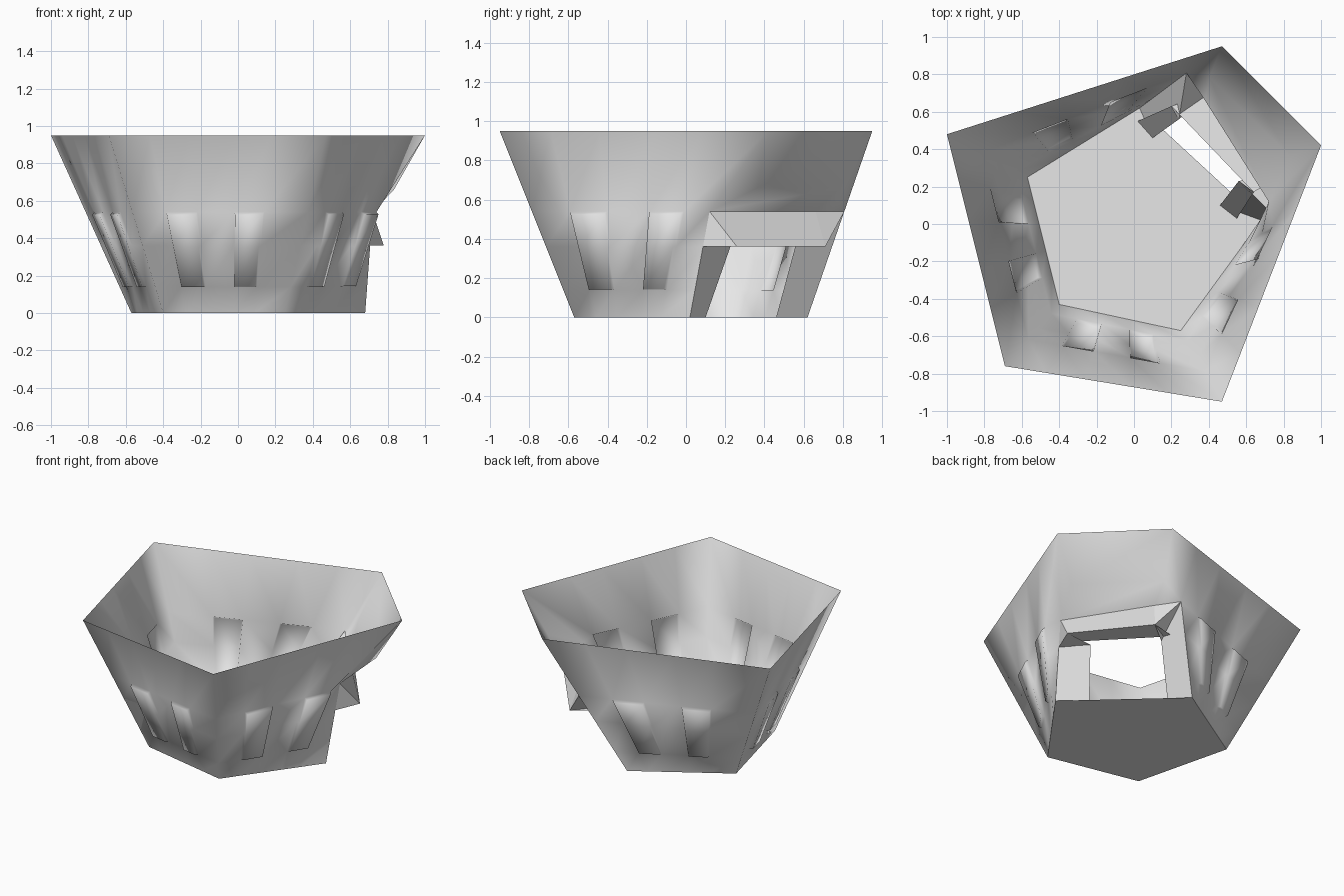
import bpy, bmesh
from mathutils import Vector

cube = bpy.data.objects.get("Cube")
if cube:
    bpy.data.objects.remove(cube)

grey = bpy.data.materials.new("light grey")
grey.use_nodes = True
grey.diffuse_color = (0.8, 0.8, 0.8, 1)
grey.node_tree.nodes["Principled BSDF"].inputs["Base Color"].default_value = (0.8, 0.8, 0.8, 1)

HEIGHT = 0.95
RIM = [(0.47, -0.95), (1.0, 0.42), (0.47, 0.95), (-1.0, 0.48), (-0.69, -0.76)]
BASE = [(0.25, -0.57), (0.68, 0.02), (0.03, 0.62), (-0.57, 0.25), (-0.40, -0.43)]
ROWS = [0, 0.14, 0.36, 0.54, HEIGHT]
COLS = [0, 0.19, 0.37, 0.58, 0.75, 1]

# Doorway points, front side then back side
FOLD = [Vector((0.72, 0.12, 0.54)), Vector((0.38, 0.66, 0.54))]
LIP = [Vector((0.78, 0.26, 0.36)), Vector((0.42, 0.71, 0.36))]
INNER = [Vector((0.64, 0.17, 0.39)), Vector((0.20, 0.63, 0.39))]


def corner(i, z):
    low, high = Vector((*BASE[i], 0)), Vector((*RIM[i], HEIGHT))
    return low.lerp(high, z / HEIGHT)


def wall_corner(i, z):
    # The corner in front of the doorway folds inward
    if i == 1 and z <= 0.54:
        return corner(1, 0).lerp(FOLD[0], z / 0.54)
    return corner(i, z)


def wall_point(i, t, z):
    j = (i + 1) % 5
    if t == 0:
        return wall_corner(i, z)
    if t == 1:
        return wall_corner(j, z)
    return corner(i, z).lerp(corner(j, z), t)


def finish(name, bm):
    mesh = bpy.data.meshes.new(name)
    bm.to_mesh(mesh)
    bm.free()
    mesh.materials.append(grey)
    obj = bpy.data.objects.new(name, mesh)
    bpy.context.collection.objects.link(obj)
    return obj


def add_face(bm, points, smooth=True):
    face = bm.faces.new([bm.verts.new(p) for p in points])
    face.smooth = smooth
    return face


# Sloping walls, each with two slightly raised panels
bm = bmesh.new()
panels = []
for i in (0, 2, 3, 4):
    cells = {}
    for c in range(len(COLS) - 1):
        for r in range(len(ROWS) - 1):
            t0, t1, z0, z1 = COLS[c], COLS[c + 1], ROWS[r], ROWS[r + 1]
            cells[c, r] = add_face(bm, [wall_point(i, t0, z0), wall_point(i, t1, z0),
                                        wall_point(i, t1, z1), wall_point(i, t0, z1)])
    panels += [[cells[c, 1], cells[c, 2]] for c in (1, 3)]

# Wall over the doorway, pinched inward at the fold
rim_a, rim_b = corner(1, HEIGHT), corner(2, HEIGHT)
side_b = corner(2, 0.54)
mid_a, mid_b = [corner(1, 0.66).lerp(corner(2, 0.66), t) for t in (0.12, 0.88)]
add_face(bm, [mid_a, mid_b, rim_b, rim_a])
add_face(bm, [FOLD[0], FOLD[1], mid_b, mid_a])
add_face(bm, [FOLD[0], mid_a, rim_a])
add_face(bm, [FOLD[1], side_b, mid_b])
add_face(bm, [side_b, rim_b, mid_b])

bmesh.ops.remove_doubles(bm, verts=bm.verts[:], dist=0.0005)
for panel in panels:
    bmesh.ops.inset_region(bm, faces=panel, thickness=0.008, depth=0.02,
                           use_even_offset=True)
finish("walls", bm)

# Awning that flares out from the fold, with its underside
bm = bmesh.new()
add_face(bm, [LIP[0], LIP[1], FOLD[1], FOLD[0]], smooth=False)
add_face(bm, [LIP[1], LIP[0], INNER[0], INNER[1]], smooth=False)
finish("awning", bm)

# Floor
bm = bmesh.new()
add_face(bm, [(*p, 0) for p in BASE], smooth=False)
finish("floor", bm)


# Doorway jambs: outer cheek, tapering face and a short return behind it
def jamb(name, side, wall_top, face_low, face_high, back_low):
    base = corner(side + 1, 0)
    bm = bmesh.new()
    add_face(bm, [base, face_low, face_high, wall_top], smooth=False)
    add_face(bm, [face_low, back_low, INNER[side], face_high], smooth=False)
    add_face(bm, [wall_top, face_high, LIP[side]], smooth=False)
    add_face(bm, [wall_top, LIP[side], FOLD[side]], smooth=False)
    finish(name, bm)


jamb("jamb_front", 0, wall_corner(1, 0.36), (0.46, 0.10, 0), (0.56, 0.23, 0.37), (0.55, 0.03, 0))
jamb("jamb_back", 1, corner(2, 0.54), (0.10, 0.46, 0), (0.24, 0.56, 0.37), (0.02, 0.55, 0))
